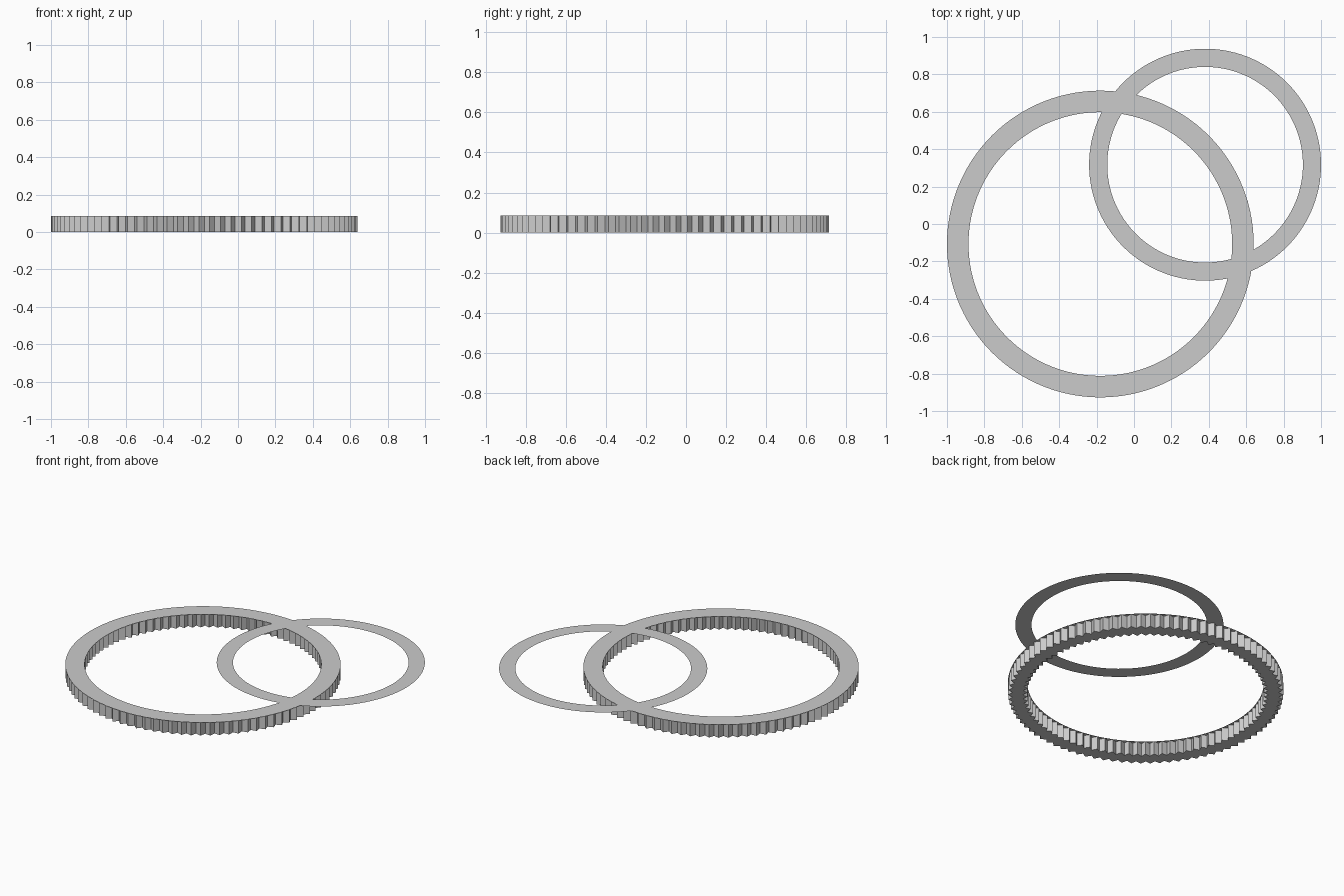
import bpy, bmesh, math

if "Cube" in bpy.data.objects:
    bpy.data.objects.remove(bpy.data.objects["Cube"])

H = 0.086          # height of the knurled ring
TEETH = 90         # ridges around its walls
DEPTH = 0.027      # depth of each ridge

grey = bpy.data.materials.new("light grey")
grey.diffuse_color = (0.6, 0.6, 0.6, 1)
grey.use_nodes = True
grey.node_tree.nodes["Principled BSDF"].inputs["Base Color"].default_value = grey.diffuse_color


def finish(bm, name, center):
    mesh = bpy.data.meshes.new(name)
    bm.to_mesh(mesh)
    bm.free()
    mesh.materials.append(grey)
    ob = bpy.data.objects.new(name, mesh)
    ob.location = (center[0], center[1], 0)
    bpy.context.collection.objects.link(ob)
    return ob


def circle(bm, n, z, radius):
    """Loop of vertices; radius is a function of the index."""
    return [bm.verts.new((radius(i) * math.cos(2 * math.pi * i / n),
                          radius(i) * math.sin(2 * math.pi * i / n), z))
            for i in range(n)]


def bridge(bm, a, b):
    n = len(a)
    for i in range(n):
        j = (i + 1) % n
        bm.faces.new((a[i], a[j], b[j], b[i]))


def flat_ring(name, center, r_out, r_in, z, n=120):
    bm = bmesh.new()
    outer = circle(bm, n, z, lambda i: r_out)
    inner = circle(bm, n, z, lambda i: r_in)
    bridge(bm, outer, inner)   # faces point up
    return finish(bm, name, center)


def ridged_body(name, center, r_out, r_in):
    """Zigzag outer and inner walls with a bottom, open under the top plate."""
    bm = bmesh.new()
    n = TEETH * 2
    ro = lambda i: r_out - DEPTH * (i % 2)
    ri = lambda i: r_in + DEPTH * (1 - i % 2)
    ob, ot = circle(bm, n, 0, ro), circle(bm, n, H, ro)
    ib, it = circle(bm, n, 0, ri), circle(bm, n, H, ri)
    bridge(bm, ob, ot)         # outer wall
    bridge(bm, it, ib)         # inner wall
    bridge(bm, ib, ob)         # bottom
    return finish(bm, name, center)


# Large ring: ridged body with a smooth-edged top plate
big = (-0.18, -0.107)
ridged_body("large_ring_body", big, 0.82, 0.705)
flat_ring("large_ring_top", big, 0.82, 0.705, H)

# Small ring: paper-thin, level with the top of the large ring
flat_ring("small_ring", (0.38, 0.317), 0.62, 0.523, H)
